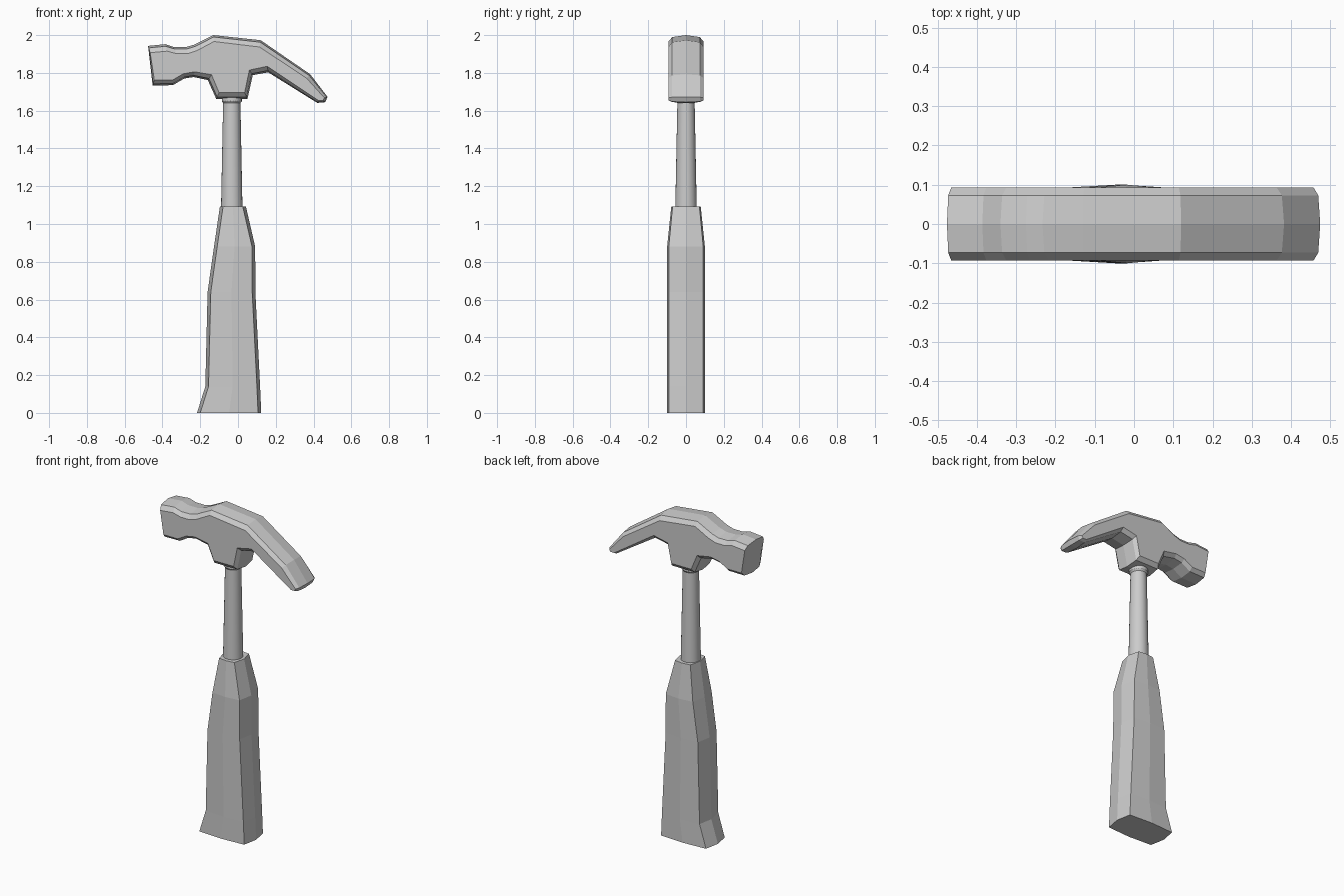
import bpy, bmesh, math

if "Cube" in bpy.data.objects:
    bpy.data.objects.remove(bpy.data.objects["Cube"])


def loft(name, rings):
    """Skin equal-length closed rings and cap both ends."""
    bm = bmesh.new()
    loops = [[bm.verts.new(p) for p in ring] for ring in rings]
    n = len(loops[0])
    for a, b in zip(loops, loops[1:]):
        for i in range(n):
            j = (i + 1) % n
            bm.faces.new((a[i], a[j], b[j], b[i]))
    bm.faces.new(loops[0])
    bm.faces.new(loops[-1])
    bmesh.ops.recalc_face_normals(bm, faces=bm.faces)
    mesh = bpy.data.meshes.new(name)
    bm.to_mesh(mesh)
    bm.free()
    obj = bpy.data.objects.new(name, mesh)
    bpy.context.collection.objects.link(obj)
    return obj


# Head: widest outline on the centre plane, bevelled outline on the cheeks
outer = [(-.476, 1.943), (-.386, 1.952), (-.34, 1.937), (-.275, 1.937),
         (-.233, 1.949), (-.13, 2.0), (.12, 1.973), (.382, 1.793),
         (.474, 1.673), (.462, 1.645), (.42, 1.641), (.16, 1.803),
         (.078, 1.788), (.05, 1.662), (-.115, 1.662), (-.16, 1.762),
         (-.235, 1.778), (-.285, 1.77), (-.345, 1.735), (-.452, 1.733)]
inner = [(-.465, 1.907), (-.376, 1.915), (-.325, 1.902), (-.265, 1.902),
         (-.217, 1.918), (-.127, 1.966), (.114, 1.937), (.363, 1.772),
         (.457, 1.668), (.45, 1.655), (.425, 1.655), (.155, 1.835),
         (.06, 1.815), (.035, 1.695), (-.1, 1.695), (-.14, 1.79),
         (-.23, 1.806), (-.29, 1.795), (-.345, 1.763), (-.443, 1.763)]
layers = [(-.093, 1), (-.073, .3), (0, 0), (.073, .3), (.093, 1)]
loft("hammer_head", [[(a[0] + (b[0] - a[0]) * t, y, a[1] + (b[1] - a[1]) * t)
                      for a, b in zip(outer, inner)] for y, t in layers])


# Grip: eight-sided sections with gently ridged faces
def grip_ring(z, left, right, depth):
    i, c, mid = .017, depth * .91, (left + right) / 2
    return [(left, 0, z), (left + i, -c, z), (mid, -depth, z), (right - i, -c, z),
            (right, 0, z), (right - i, c, z), (mid, depth, z), (left + i, c, z)]


loft("grip", [grip_ring(*s) for s in [
    (0, -.217, .123, .1), (.14, -.173, .117, .1), (.64, -.161, .092, .1),
    (.88, -.127, .091, .1), (1.092, -.096, .042, .078)]])


# Shaft and the collar under the head
def turned(name, profile):
    obj = loft(name, [[(-.033 + r * math.cos(2 * math.pi * k / 24),
                        r * math.sin(2 * math.pi * k / 24), z)
                       for k in range(24)] for r, z in profile])
    bpy.context.view_layer.objects.active = obj
    obj.select_set(True)
    bpy.ops.object.shade_smooth_by_angle(angle=math.radians(30))
    obj.select_set(False)


turned("shaft", [(.057, 1.07), (.045, 1.68)])
turned("collar", [(.044, 1.637), (.053, 1.65), (.053, 1.68)])
